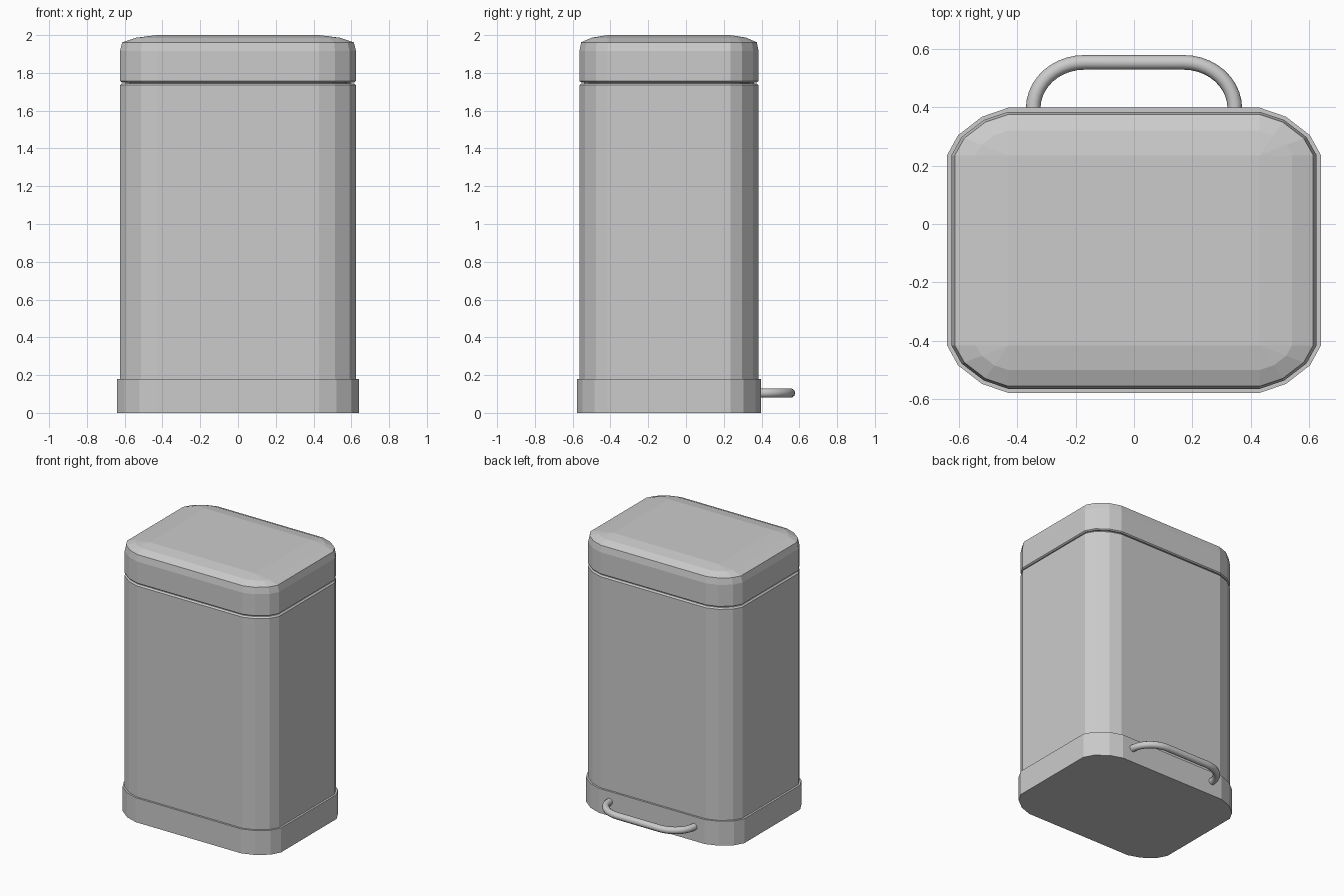
import bpy, bmesh, math
from mathutils import Vector

cube = bpy.data.objects.get("Cube")
if cube:
    bpy.data.objects.remove(cube, do_unlink=True)

metal = bpy.data.materials.new("light_grey_metal")
metal.use_nodes = True
GREY = (0.6, 0.6, 0.6, 1)
metal.diffuse_color = GREY
metal.node_tree.nodes["Principled BSDF"].inputs["Base Color"].default_value = GREY

CENTRE_Y = -0.09
CORE_X, CORE_Y = 0.43, 0.325          # centres of the rounded corners
ARC = [(1, 0), (0.82, 0.42), (0.43, 0.81), (0, 1)]


def outline(rx, ry, z):
    """Rounded rectangle with three facets per corner, counter-clockwise."""
    points = []
    for sx, sy in ((1, 1), (-1, 1), (-1, -1), (1, -1)):
        arc = ARC if sx * sy > 0 else ARC[::-1]
        points += [Vector((sx * (CORE_X + rx * a), CENTRE_Y + sy * (CORE_Y + ry * b), z))
                   for a, b in arc]
    return points


def shell(name, rings):
    """Closed solid lofted through outlines given as (rx, ry, z)."""
    bm = bmesh.new()
    loops = [[bm.verts.new(p) for p in outline(*r)] for r in rings]
    n = len(loops[0])
    for low, high in zip(loops, loops[1:]):
        for i in range(n):
            j = (i + 1) % n
            bm.faces.new((low[i], low[j], high[j], high[i]))
    bm.faces.new(loops[0][::-1])
    bm.faces.new(loops[-1])
    bmesh.ops.remove_doubles(bm, verts=bm.verts, dist=0.0005)
    bmesh.ops.recalc_face_normals(bm, faces=bm.faces)
    mesh = bpy.data.meshes.new(name)
    bm.to_mesh(mesh)
    bm.free()
    mesh.materials.append(metal)
    obj = bpy.data.objects.new(name, mesh)
    bpy.context.collection.objects.link(obj)
    return obj


# Plinth, body with a chamfered rim, and domed lid
shell("base", [(0.21, 0.163, 0), (0.21, 0.163, 0.18)])
shell("body", [(0.195, 0.149, 0.17), (0.195, 0.149, 1.735), (0.185, 0.139, 1.745),
               (0.165, 0.124, 1.745), (0.165, 0.124, 1.76)])
RX, RY = 0.195, 0.149
lid_profile = [(0.95, 1.75), (1, 1.757), (1, 1.915), (0.94, 1.962), (0.57, 1.986), (0, 2.0)]
shell("lid", [(RX * s, RY * s, z) for s, z in lid_profile])

# Bent tube handle at the back of the plinth
STEPS = 10
bend = [Vector((0.17 + 0.175 * math.cos(t), 0.395 + 0.158 * math.sin(t), 0.105))
        for t in (i * math.pi / 2 / STEPS for i in range(STEPS + 1))]
path = [Vector((0.345, 0.37, 0.105))] + bend
path += [Vector((-p.x, p.y, p.z)) for p in reversed(path)]
curve = bpy.data.curves.new("handle", "CURVE")
curve.dimensions = "3D"
curve.bevel_depth = 0.025
curve.bevel_resolution = 3
curve.use_fill_caps = True
spline = curve.splines.new("POLY")
spline.points.add(len(path) - 1)
for point, co in zip(spline.points, path):
    point.co = (*co, 1)
curve.materials.append(metal)
handle = bpy.data.objects.new("handle", curve)
bpy.context.collection.objects.link(handle)
bpy.ops.object.select_all(action="DESELECT")
handle.select_set(True)
bpy.context.view_layer.objects.active = handle
bpy.ops.object.convert(target="MESH")
bpy.ops.object.shade_smooth_by_angle(angle=math.radians(40))
